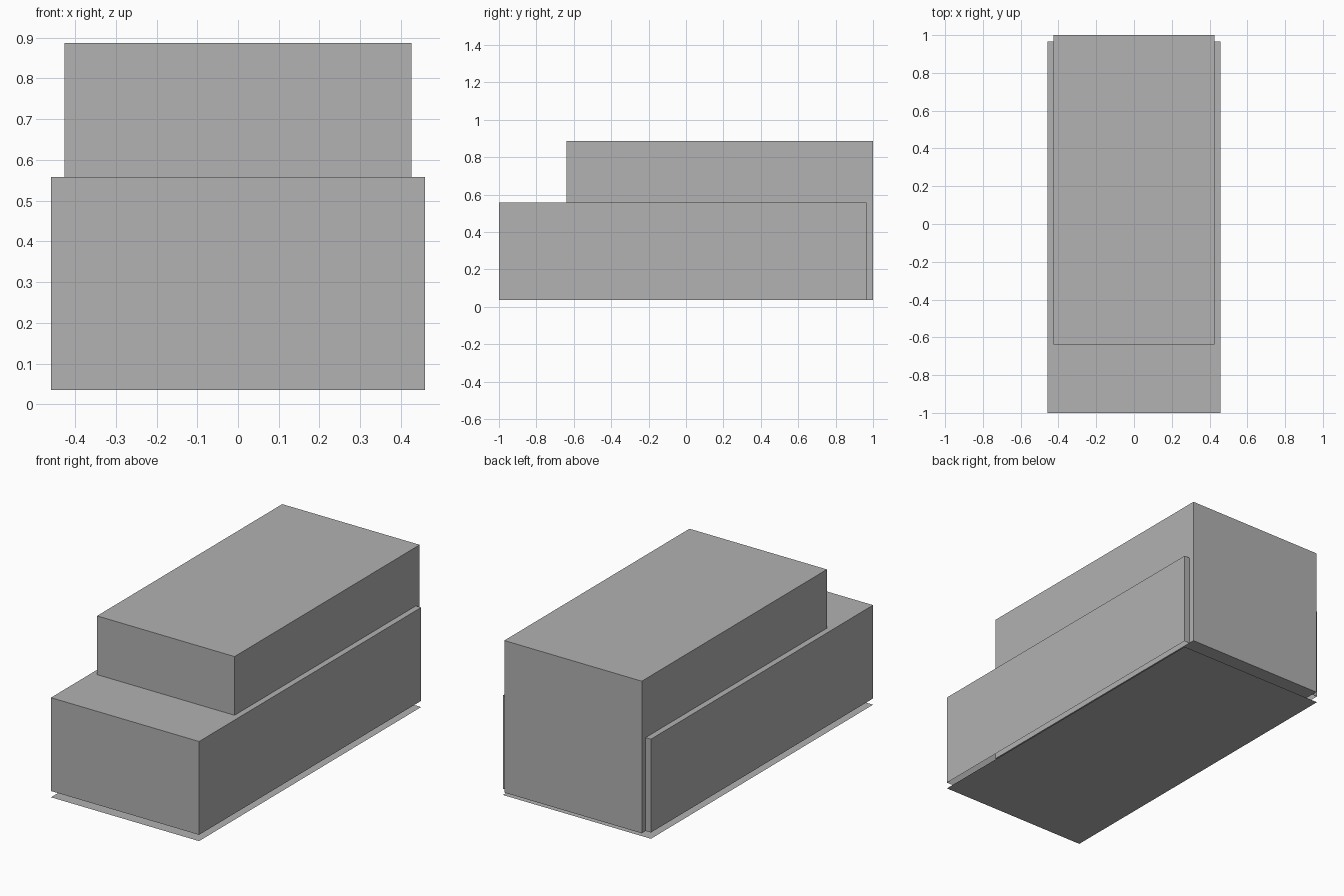
import bpy, bmesh

if "Cube" in bpy.data.objects:
    bpy.data.objects.remove(bpy.data.objects["Cube"])

grey = bpy.data.materials.new("plain_grey")
grey.diffuse_color = (0.445, 0.445, 0.445, 1)
grey.use_nodes = True
grey.node_tree.nodes["Principled BSDF"].inputs["Base Color"].default_value = grey.diffuse_color


def add_box(name, x, y, z, keep=lambda face: True):
    """Box spanning the given (min, max) ranges; faces failing keep are removed."""
    bm = bmesh.new()
    bmesh.ops.create_cube(bm, size=1)
    for v in bm.verts:
        for axis, (low, high) in enumerate((x, y, z)):
            v.co[axis] = low if v.co[axis] < 0 else high
    bm.normal_update()
    unwanted = [f for f in bm.faces if not keep(f)]
    bmesh.ops.delete(bm, geom=unwanted, context='FACES')
    mesh = bpy.data.meshes.new(name)
    bm.to_mesh(mesh)
    bm.free()
    mesh.materials.append(grey)
    obj = bpy.data.objects.new(name, mesh)
    bpy.context.collection.objects.link(obj)
    return obj


BASE_X, BASE_Y = (-0.459, 0.459), (-1.0, 0.966)
RAISED = 0.035

# Long lower shell, open underneath
add_box("lower_body", BASE_X, BASE_Y, (RAISED, 0.558),
        lambda f: f.normal.z > -0.5)

# Taller, narrower block that overhangs the back
add_box("upper_block", (-0.426, 0.426), (-0.639, 1.0), (RAISED, 0.887))

# Flat sheet on the ground with the lower body's footprint
add_box("ground_sheet", BASE_X, BASE_Y, (0.0, 0.001),
        lambda f: f.normal.z < -0.5)
